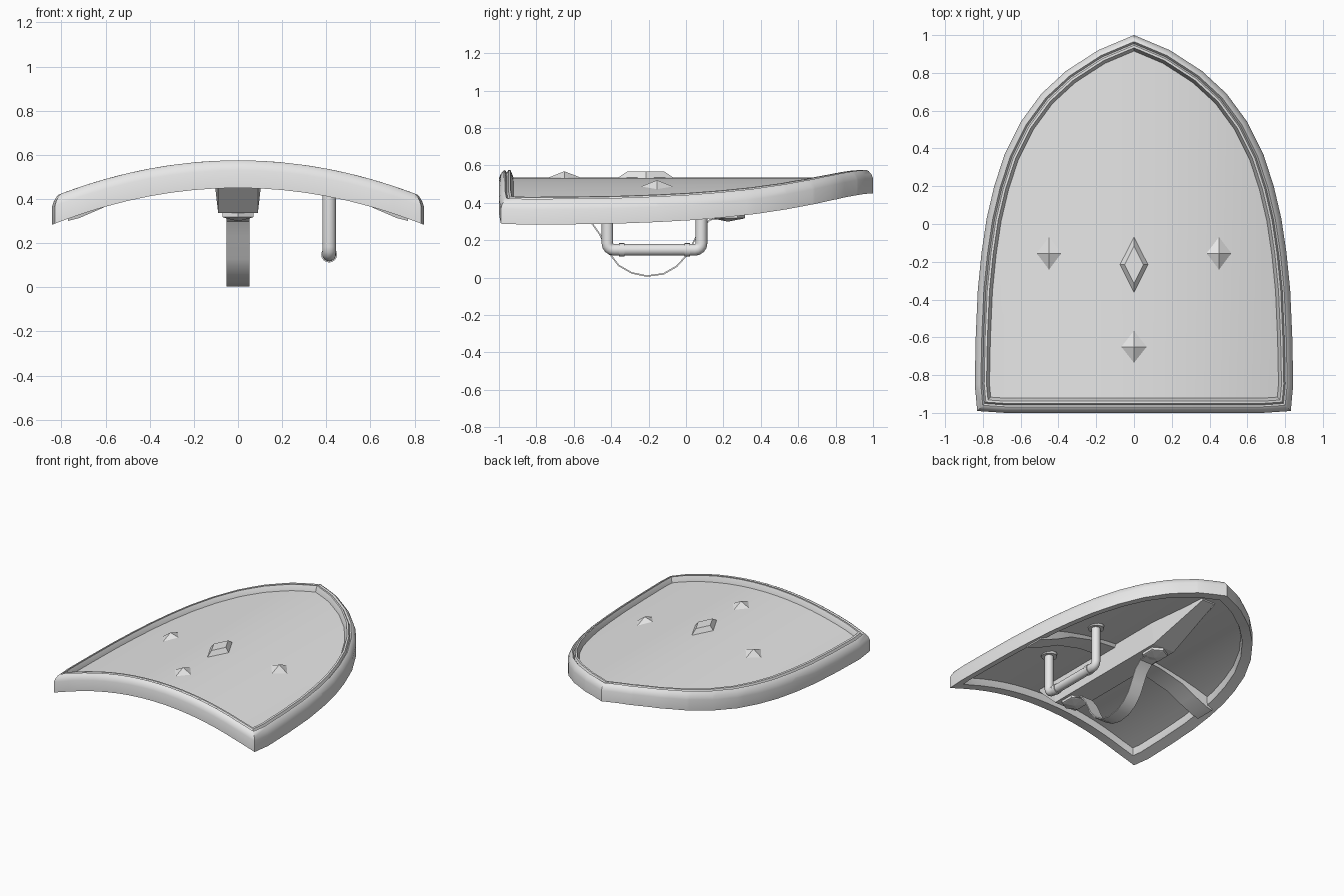
import bpy, bmesh, math
from mathutils import Vector

if "Cube" in bpy.data.objects:
    bpy.data.objects.remove(bpy.data.objects["Cube"])

grey = bpy.data.materials.new("plain grey")
grey.diffuse_color = (0.8, 0.8, 0.8, 1)
grey.use_nodes = True
grey.node_tree.nodes["Principled BSDF"].inputs["Base Color"].default_value = grey.diffuse_color


def bow(x):
    """Drop of the curved shield surface away from its centre line."""
    return 0.235 * x * x


def finish(name, bm, bend=False, cuts=(), smooth=True):
    for x in cuts:
        geom = bm.verts[:] + bm.edges[:] + bm.faces[:]
        bmesh.ops.bisect_plane(bm, geom=geom, dist=1e-5, plane_co=(x, 0, 0), plane_no=(1, 0, 0))
    if bend:
        for v in bm.verts:
            v.co.z -= bow(v.co.x)
    bmesh.ops.recalc_face_normals(bm, faces=bm.faces[:])
    me = bpy.data.meshes.new(name)
    bm.to_mesh(me)
    bm.free()
    me.materials.append(grey)
    ob = bpy.data.objects.new(name, me)
    bpy.context.collection.objects.link(ob)
    if smooth:
        bpy.ops.object.select_all(action='DESELECT')
        ob.select_set(True)
        bpy.context.view_layer.objects.active = ob
        bpy.ops.object.shade_smooth_by_angle(angle=math.radians(30))
    return ob


def loft(bm, rings, closed=False, caps=True):
    vs = [[bm.verts.new(p) for p in r] for r in rings]
    pairs = list(zip(vs, vs[1:])) + ([(vs[-1], vs[0])] if closed else [])
    n = len(vs[0])
    for a, b in pairs:
        for i in range(n):
            j = (i + 1) % n
            bm.faces.new((a[i], a[j], b[j], b[i]))
    if caps and not closed:
        bm.faces.new(vs[0][::-1])
        bm.faces.new(vs[-1])


# shield outline, right half from front to tip, then mirrored
half = [(0.68, -1), (0.83, -0.99), (0.843, -0.85), (0.838, -0.6), (0.827, -0.35), (0.807, -0.15),
        (0.78, 0.03), (0.74, 0.2), (0.685, 0.37), (0.60, 0.54), (0.49, 0.69), (0.36, 0.81), (0.19, 0.92)]
outline = [Vector(p) for p in half] + [Vector((0, 1))] + [Vector((-x, y)) for x, y in reversed(half)]


def inset(d, z):
    """Outline moved inward by d with mitred corners, at height z."""
    out = []
    n = len(outline)
    for i, p in enumerate(outline):
        a = (p - outline[i - 1]).normalized()
        b = (outline[(i + 1) % n] - p).normalized()
        na, nb = Vector((-a.y, a.x)), Vector((-b.y, b.x))
        q = p + (na + nb) * (d / (1 + na.dot(nb)))
        out.append((q.x, q.y, z))
    return out


slices = [i * 0.1 for i in range(-8, 9)]

# raised rim with a shallow groove along its top
bm = bmesh.new()
profile = [(0, 0.45), (0, 0.53), (0.008, 0.552), (0.022, 0.57), (0.032, 0.575), (0.042, 0.56),
           (0.05, 0.575), (0.062, 0.575), (0.08, 0.53), (0.08, 0.49), (0.07, 0.45)]
loft(bm, [inset(d, z) for d, z in profile], closed=True)
finish("rim", bm, True, slices)

# curved shield plate
bm = bmesh.new()
loft(bm, [inset(0.075, 0.50), inset(0.075, 0.535)])
finish("plate", bm, True, slices)


# diamond studs on the face
def stud(name, x, y, w, h, levels):
    bm = bmesh.new()
    rings = []
    for s, z in levels:
        rings.append([(x + w * s, y, z), (x, y + h * s, z), (x - w * s, y, z), (x, y - h * s, z)])
    loft(bm, rings)
    finish(name, bm, True, smooth=False)


for name, x, y in (("stud_left", -0.45, -0.155), ("stud_right", 0.45, -0.155), ("stud_front", 0, -0.65)):
    stud(name, x, y, 0.07, 0.09, [(1, 0.52), (1, 0.533), (0.01, 0.568)])
stud("centre_stud", 0, -0.215, 0.075, 0.15, [(1, 0.52), (1, 0.533), (0.66, 0.567)])

# tapering spine under the plate
bm = bmesh.new()
rings = []
for y, z, w in ((-0.9, 0.49, 0.09), (-0.74, 0.337, 0.09), (0.32, 0.337, 0.09), (0.8, 0.49, 0.05)):
    rings.append([(-w - 0.02, y, 0.51), (w + 0.02, y, 0.51), (w, y, z), (-w, y, z)])
loft(bm, rings)
finish("spine", bm, smooth=False)

# cross rib hugging the plate, thicker at its ends
bm = bmesh.new()
rings = []
for x, z in ((-0.77, 0.44), (-0.72, 0.435), (-0.61, 0.448), (-0.5, 0.475), (-0.3, 0.485), (0, 0.485),
             (0.3, 0.485), (0.5, 0.475), (0.61, 0.448), (0.72, 0.435), (0.77, 0.44)):
    rings.append([(x, -0.25, 0.51), (x, -0.06, 0.51), (x, -0.08, z), (x, -0.23, z)])
loft(bm, rings)
finish("cross_rib", bm, True)


# round handle
def tube(name, path, r, sides=16):
    pts = [Vector(p) for p in path]
    bm = bmesh.new()
    rings = []
    for i, p in enumerate(pts):
        t = (pts[min(i + 1, len(pts) - 1)] - pts[max(i - 1, 0)]).normalized()
        u = Vector((1, 0, 0))
        v = t.cross(u)
        rings.append([p + r * (math.cos(k * math.tau / sides) * u + math.sin(k * math.tau / sides) * v)
                      for k in range(sides)])
    loft(bm, rings)
    finish(name, bm)


hx, y0, y1, hz, c = 0.413, -0.42, 0.083, 0.148, 0.035
bend = [math.radians(a) for a in (0, 22.5, 45, 67.5, 90)]
path = [(hx, y0, 0.48)]
path += [(hx, y0 + c - c * math.cos(a), hz + c - c * math.sin(a)) for a in bend]
path += [(hx, y1 - c + c * math.sin(a), hz + c - c * math.cos(a)) for a in bend]
path += [(hx, y1, 0.48)]
tube("handle", path, 0.031)
for label, y, s in (("front", y0, 1), ("back", y1, -1)):
    tube("handle_flange_" + label, [(hx, y, 0.48), (hx, y, 0.44)], 0.055)
    tube("handle_collar_" + label, [(hx, y + s * 0.062, hz), (hx, y + s * 0.092, hz)], 0.036)

# hanging arm strap
bm = bmesh.new()
line = [(-0.7, 0.325), (-0.57, 0.322), (-0.51, 0.30), (-0.46, 0.23), (-0.41, 0.13), (-0.36, 0.065), (-0.29, 0.025),
        (-0.21, 0.008), (-0.12, 0.02), (-0.05, 0.06), (0.0, 0.115), (0.035, 0.18), (0.075, 0.26),
        (0.13, 0.31), (0.28, 0.322)]
rings = []
for i, (y, z) in enumerate(line):
    a, b = line[max(i - 1, 0)], line[min(i + 1, len(line) - 1)]
    t = Vector((b[0] - a[0], b[1] - a[1])).normalized() * 0.004
    rings.append([(-0.052, y + t.y, z - t.x), (0.052, y + t.y, z - t.x),
                  (0.052, y - t.y, z + t.x), (-0.052, y - t.y, z + t.x)])
loft(bm, rings)
finish("arm_strap", bm)

# strap anchors: hexagonal pads with a low pointed boss
for label, y in (("front", -0.64), ("back", 0.225)):
    bm = bmesh.new()
    pad = [(0.07, -0.05), (0.07, 0.05), (0, 0.09), (-0.07, 0.05), (-0.07, -0.05), (0, -0.09)]
    loft(bm, [[(px * s, y + py * s, z) for px, py in pad]
              for s, z in ((1, 0.345), (1, 0.318), (0.9, 0.315), (0.05, 0.300))])
    finish("strap_anchor_" + label, bm, smooth=False)
